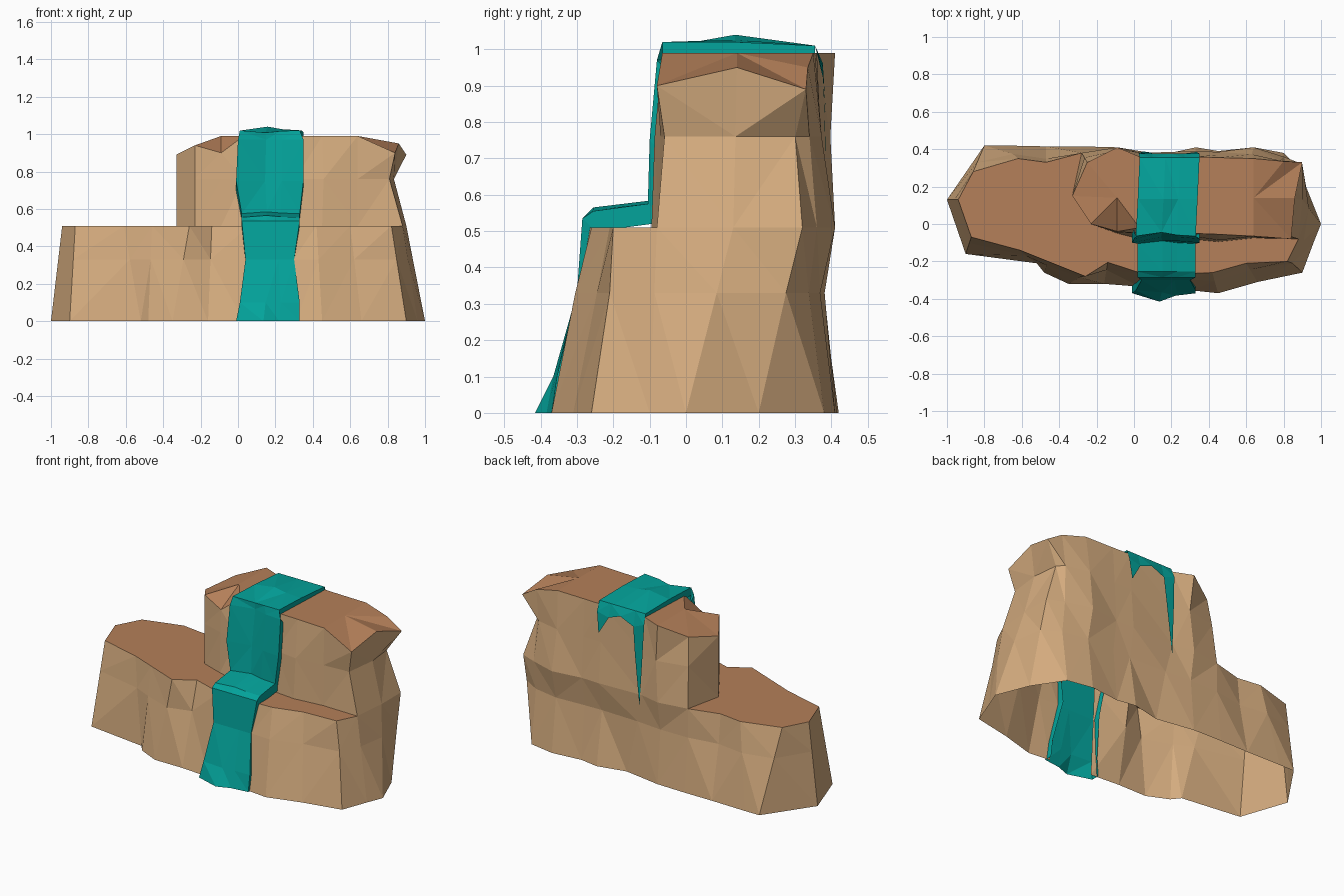
import bpy, bmesh
from mathutils import Vector


def material(name, rgb):
    m = bpy.data.materials.new(name)
    m.diffuse_color = (*rgb, 1)
    return m


ROCK = material("tan rock", (0.66, 0.41, 0.21))
SOIL = material("brown ledge", (0.46, 0.215, 0.10))
WATER = material("teal water", (0.001, 0.37, 0.33))


def build(name, mat, faces):
    """Make a flat-shaded, triangulated object from lists of corner points."""
    bm = bmesh.new()
    for f in faces:
        bm.faces.new([bm.verts.new(p) for p in f])
    bmesh.ops.remove_doubles(bm, verts=bm.verts, dist=0.0005)
    bmesh.ops.triangulate(bm, faces=bm.faces)
    me = bpy.data.meshes.new(name)
    bm.to_mesh(me)
    bm.free()
    me.materials.append(mat)
    ob = bpy.data.objects.new(name, me)
    bpy.context.collection.objects.link(ob)
    return ob


def skin(rows):
    """Quads between neighbouring rows of points."""
    return [(a[i], a[i + 1], b[i + 1], b[i])
            for a, b in zip(rows, rows[1:]) for i in range(len(a) - 1)]


# Lower cliff columns, anticlockwise from the right of the waterfall:
# base x, y, ledge x, y, push of the middle point away from the centre
LOWER = [
    (.31, -.355, .29, -.265, 1), (.45, -.37, .42, -.26, 1.02), (.66, -.31, .60, -.21, 1.0),
    (.90, -.26, .82, -.20, .95), (.96, -.10, .88, -.08, 1), (1.0, 0, .90, .13, 1),
    (.92, .20, .90, .32, .99), (.80, .38, .80, .36, .92), (.64, .41, .64, .41, .90),
    (.45, .39, .45, .385, .93), (.33, .41, .33, .39, .90), (.15, .37, .04, .38, .97),
    (-.09, .41, -.09, .41, .93), (-.28, .415, -.28, .38, .97), (-.47, .415, -.47, .33, .97),
    (-.70, .42, -.62, .35, 1), (-.80, .42, -.86, .28, 1), (-1, .13, -.94, .13, 1),
    (-.90, -.16, -.87, -.07, 1), (-.52, -.21, -.61, -.14, 1.03), (-.48, -.26, -.46, -.20, 1),
    (-.35, -.32, -.26, -.28, .97), (-.16, -.32, -.14, -.205, 1), (.03, -.335, .06, -.27, 1)]
LEDGE = 0.51
base = [Vector((c[0], c[1], 0)) for c in LOWER]
ledge = [Vector((c[2], c[3], LEDGE)) for c in LOWER]
mid = []
for b, t, c in zip(base, ledge, LOWER):
    p = b.lerp(t, 0.65)
    mid.append(Vector((p.x, p.y * c[4], 0.33)))
build("lower_cliff", ROCK, skin([base, mid, ledge]))

# Upper cliff columns: foot x, y, rim x, y, z, pinch of the middle point
UPPER = [
    (.30, -.08, .31, -.05, .99, 1), (.45, -.095, .45, -.055, .99, 1.05),
    (.64, -.075, .64, -.065, .99, 1), (.88, -.08, .84, -.08, .90, .91),
    (.90, .13, .86, .14, .95, .92), (.90, .32, .90, .33, .89, .86),
    (.80, .36, .80, .335, .95, .96), (.64, .41, .64, .35, .99, .97),
    (.45, .385, .45, .355, .99, 1), (.33, .39, .33, .36, .99, .98),
    (.04, .38, .03, .36, .99, .99), (-.09, .41, -.09, .41, .99, .95),
    (-.28, .38, -.25, .33, .93, 1), (-.33, .15, -.33, .15, .89, 1),
    (-.23, 0, -.23, 0, .94, 1), (-.09, -.05, -.09, -.04, .90, 1), (.03, -.08, .03, -.02, .99, 1)]
foot = [Vector((c[0], c[1], LEDGE)) for c in UPPER]
rim = [Vector(c[2:5]) for c in UPPER]
waist = []
for b, t, c in zip(foot, rim, UPPER):
    p = b.lerp(t, 0.5)
    waist.append(Vector((.3 + (p.x - .3) * c[5], .15 + (p.y - .15) * c[5], 0.76)))
build("upper_cliff", ROCK, skin([foot, waist, rim]))

# Flat ledges either side of the waterfall
build("right_ledge", SOIL, [ledge[:5] + foot[2::-1]])
build("left_ledge", SOIL, [ledge[13:] + foot[:12:-1]])

# Cliff tops, fanned around one peak each
for name, peak, loop in (("right_cliff_top", Vector((.64, .14, .99)), rim[:10]),
                         ("left_cliff_top", Vector((-.09, .14, .99)), rim[10:])):
    build(name, SOIL, [(peak, a, b) for a, b in zip(loop, loop[1:] + loop[:1])])

# Waterfall: y, z, left x, right x of each row from back to foot
FALL = [
    (.355, 1.01, .03, .35), (.135, 1.02, .02, .34), (-.065, 1.02, .01, .33),
    (-.08, .97, 0, .35), (-.10, .75, -.01, .35), (-.105, .575, .02, .33),
    (-.255, .555, .02, .33), (-.285, .535, .02, .33), (-.30, .33, .04, .30),
    (-.355, .10, .01, .33), (-.37, 0, -.01, .33)]
BULGE = [0, 0, .02, .035, .03, .015, 0, 0, 0, -.01, -.045]   # hollow and splash
rows = []
for i, (y, z, xl, xr) in enumerate(FALL):
    w = xr - xl
    hump = {1: .02, 2: -.012, 5: .01, 6: .01}.get(i, 0)
    back = .05 if i > 2 else 0
    low = z - (.05 if i < 8 else 0)
    rows.append([Vector((xl, y + back, low)), Vector((xl, y, z)),
                 Vector((xl + w * .43, y + BULGE[i], z + hump)),
                 Vector((xl + w * .68, y + BULGE[i] * .3, z + hump * .3)),
                 Vector((xr, y, z)), Vector((xr, y + back, low))])
build("waterfall", WATER, skin(rows))

# Water spilling over the back: short drip, arch and long drip
top = [Vector((x, .355, 1.01)) for x in (.35, .27, .19, .10, .03)]
low = [Vector((x, .377, z)) for x, z in
       ((.35, .95), (.27, .93), (.19, .96), (.10, .92), (.025, .95))]
knee = [Vector((.085, .383, .76)), Vector((.035, .383, .72))]
drips = skin([top, low])
drips += [(low[0], low[1], Vector((.335, .385, .82))),
          (low[3], low[4], knee[1], knee[0]),
          (knee[0], knee[1], Vector((.05, .388, .44)))]
build("back_drips", WATER, drips)
